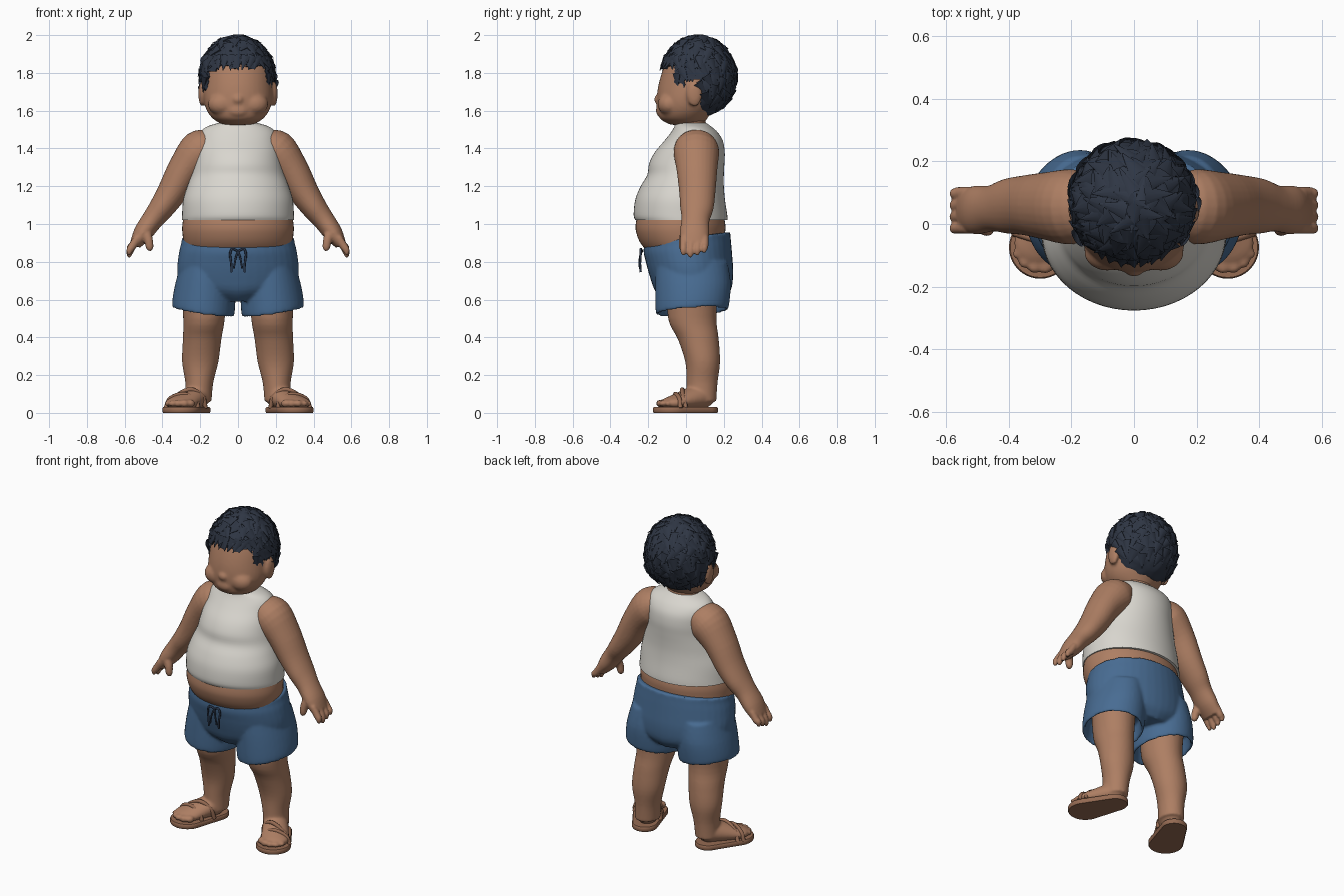
import bpy, bmesh, math, random
from mathutils import Vector, Matrix, noise

random.seed(4)
if "Cube" in bpy.data.objects:
    bpy.data.objects.remove(bpy.data.objects["Cube"])


def material(name, r, g, b):
    m = bpy.data.materials.new(name)
    m.use_nodes = True
    m.diffuse_color = (r, g, b, 1)
    m.node_tree.nodes["Principled BSDF"].inputs["Base Color"].default_value = (r, g, b, 1)
    return m


SKIN = material("warm skin", 0.42, 0.21, 0.125)
WHITE = material("off white cotton", 0.69, 0.67, 0.62)
BLUE = material("denim blue", 0.065, 0.15, 0.29)
NAVY = material("dark cord", 0.025, 0.04, 0.075)
HAIR = material("blue black hair", 0.028, 0.037, 0.058)
SANDAL = material("brown sandal", 0.30, 0.145, 0.085)


def spline(points, steps):
    """Smooth path through control tuples."""
    pts = [Vector(p) for p in points]
    pts = [pts[0]] + pts + [pts[-1]]
    out = []
    for a, b, c, d in zip(pts, pts[1:], pts[2:], pts[3:]):
        for i in range(steps):
            t = i / steps
            out.append(0.5 * (2 * b + (c - a) * t + (2 * a - 5 * b + 4 * c - d) * t * t
                              + (3 * b - a - 3 * c + d) * t ** 3))
    return out + [pts[-1]]


def loft(bm, rings, flat=True, sides=40, steps=4):
    """Skin elliptical rings (x, y, z, width radius, depth radius)."""
    path = spline(rings, steps)
    loops = []
    for i, p in enumerate(path):
        t = Vector((0, 0, 1))
        if not flat:
            t = (path[min(i + 1, len(path) - 1)] - path[max(i - 1, 0)])
            t = Vector(t[:3]).normalized()
        u = Vector((0, 1, 0)).cross(t).normalized()
        v = t.cross(u)
        c = Vector(p[:3])
        loops.append([bm.verts.new(c + u * p[3] * math.cos(a) + v * p[4] * math.sin(a))
                      for a in (2 * math.pi * k / sides for k in range(sides))])
    for lo, hi in zip(loops, loops[1:]):
        for k in range(sides):
            n = (k + 1) % sides
            bm.faces.new((lo[k], lo[n], hi[n], hi[k]))
    bm.faces.new(loops[0])
    bm.faces.new(loops[-1])


def body_rings(rows):
    """Rows of height, front, back, half width become centred rings."""
    return [(0, (f + b) / 2, z, w, (b - f) / 2) for z, f, b, w in rows]


def ball(bm, at, size):
    m = Matrix.Translation(at) @ Matrix.Diagonal((*size, 1))
    return bmesh.ops.create_uvsphere(bm, u_segments=24, v_segments=14, radius=1, matrix=m)["verts"]


def finish(name, bm, mat, side=1, voxel=0, relax=4, angle=50):
    for v in bm.verts:
        v.co.x *= side
    bmesh.ops.recalc_face_normals(bm, faces=bm.faces)
    mesh = bpy.data.meshes.new(name)
    bm.to_mesh(mesh)
    bm.free()
    mesh.materials.append(mat)
    ob = bpy.data.objects.new(name, mesh)
    bpy.context.collection.objects.link(ob)
    bpy.ops.object.select_all(action="DESELECT")
    bpy.context.view_layer.objects.active = ob
    ob.select_set(True)
    bpy.ops.object.shade_smooth_by_angle(angle=math.radians(angle))
    if voxel:
        r = ob.modifiers.new("blend", "REMESH")
        r.mode, r.voxel_size, r.use_smooth_shade = "VOXEL", voxel, True
        s = ob.modifiers.new("relax", "SMOOTH")
        s.factor, s.iterations = 0.5, relax
    return ob


def cord(name, points, radius, mat):
    cu = bpy.data.curves.new(name, "CURVE")
    cu.dimensions, cu.bevel_depth, cu.bevel_resolution = "3D", radius, 2
    cu.use_fill_caps = True
    path = spline(points, 6)
    sp = cu.splines.new("POLY")
    sp.points.add(len(path) - 1)
    for q, p in zip(sp.points, path):
        q.co = (*p, 1)
    cu.materials.append(mat)
    bpy.context.collection.objects.link(bpy.data.objects.new(name, cu))


# Head with cheeks, nose, brow and ears
bm = bmesh.new()
loft(bm, body_rings([(1.525, -.08, .09, .08), (1.555, -.135, .11, .13), (1.60, -.15, .14, .165),
                     (1.66, -.155, .17, .182), (1.74, -.145, .2, .182), (1.84, -.115, .215, .175),
                     (1.92, -.08, .18, .135), (1.96, 0, .1, .06)]))
ball(bm, (0, -.145, 1.66), (.03, .025, .024))
ball(bm, (0, -.138, 1.60), (.05, .022, .03))
for s in (-1, 1):
    ball(bm, (.085 * s, -.09, 1.635), (.075, .06, .06))
    ball(bm, (.19 * s, .045, 1.69), (.02, .042, .068))
finish("head", bm, SKIN, voxel=.009, relax=6)

bm = bmesh.new()
loft(bm, body_rings([(1.42, -.06, .14, .12), (1.53, -.057, .105, .1), (1.62, -.05, .11, .1)]))
finish("neck", bm, SKIN)

# Hair cap trimmed to a hairline, then covered in locks
HC, HR = Vector((-.004, .065, 1.78)), Vector((.2, .2, .215))


def hairline(p):
    if p.y < -.06:
        return 1.835 + .015 * math.sin(p.x * 60) - .5 * max(0, abs(p.x) - .11)
    if p.y < -.005:
        return 1.71
    return 1.76 if p.y < .08 else 1.52


def hair_point(d):
    p = HC + Vector(a * b for a, b in zip(d, HR))
    p.x *= 1 + .12 * min(1, max(0, (1.78 - p.z) / .15))
    return p


bm = bmesh.new()
bmesh.ops.create_icosphere(bm, subdivisions=5, radius=1)
for v in bm.verts:
    d = v.co.normalized()
    v.co = hair_point(d * (1 + .035 * noise.noise(d * 5)))
low = [f for f in bm.faces if f.calc_center_median().z < hairline(f.calc_center_median())]
bmesh.ops.delete(bm, geom=low, context="FACES")
rim = [e for e in bm.edges if e.is_boundary]
inner = bmesh.ops.extrude_edge_only(bm, edges=rim)["geom"]
for v in inner:
    if isinstance(v, bmesh.types.BMVert):
        v.co = HC + (v.co - HC) * .86


def lock(d, long, wide, lift):
    """One flattened pointed lock lying on the cap, swept down and sideways."""
    p = hair_point(d)
    swirl = Vector((0, 0, 1)).cross(d)
    flow = Vector((0, 0, -1)) + swirl * random.uniform(-.7, .7)
    flow = (flow - d * flow.dot(d)).normalized()
    flow = (flow + d * lift).normalized()
    across = d.cross(flow).normalized()
    up = flow.cross(across)
    m = Matrix((across, up, flow)).transposed().to_4x4()
    m = Matrix.Translation(p) @ m @ Matrix.Diagonal((1, .38, 1, 1))
    bmesh.ops.create_cone(bm, segments=10, radius1=wide, radius2=.002, depth=long, matrix=m)


for i in range(150):
    z = 1 - 1.75 * (i + .5) / 150
    a = i * 2.39996
    d = Vector((math.cos(a) * math.sqrt(1 - z * z), math.sin(a) * math.sqrt(1 - z * z), z))
    p = hair_point(d)
    if p.z > hairline(p) + .03:
        lock(d, random.uniform(.07, .1), random.uniform(.025, .036), random.uniform(.02, .2))
for i in range(13):
    a = math.radians(-155 + i * 130 / 12)
    lock(Vector((math.cos(a), math.sin(a), .36)).normalized(), .085, .03, .05)
finish("hair", bm, HAIR, angle=45)

# Sleeveless shirt and bare belly
bm = bmesh.new()
loft(bm, body_rings([(1.02, -.268, .22, .297), (1.05, -.277, .218, .296), (1.13, -.268, .206, .29),
                     (1.20, -.24, .2, .268), (1.26, -.205, .2, .247), (1.32, -.195, .203, .232),
                     (1.38, -.165, .205, .222), (1.44, -.115, .195, .212), (1.485, -.08, .168, .2),
                     (1.515, -.062, .135, .165), (1.535, -.058, .107, .103)]), sides=56)
finish("shirt", bm, WHITE)
bm = bmesh.new()
loft(bm, body_rings([(.82, -.17, .18, .26), (.89, -.235, .205, .283), (.95, -.262, .207, .294),
                     (1.0, -.266, .208, .294), (1.08, -.25, .19, .28)]), sides=56)
finish("belly", bm, SKIN)

# Shorts: hips and two hollow legs blended together
bm = bmesh.new()
loft(bm, body_rings([(.61, -.1, .2, .2), (.66, -.165, .24, .3), (.75, -.2, .25, .322),
                     (.85, -.222, .242, .312), (.90, -.224, .236, .3), (.928, -.22, .234, .297)]))
for s in (-1, 1):
    loft(bm, [(.16 * s, .03, .8, .14, .19), (.172 * s, .037, .68, .16, .2),
              (.184 * s, .033, .545, .165, .193), (.184 * s, .033, .543, .148, .176),
              (.18 * s, .033, .64, .138, .165)])
for v in bm.verts:
    if v.co.z > .8:
        v.co.z += .13 * v.co.y * min(1, (v.co.z - .8) * 10)
    elif v.co.z < .7:
        v.co.z += (.15 * (abs(v.co.x) - .184) + .07 * v.co.y) * min(1, (.7 - v.co.z) * 8)
finish("shorts", bm, BLUE, voxel=.009, relax=4)

# Drawstring bow
for side, s in (("left", 1), ("right", -1)):
    cord(side + "_drawstring", [(0, -.232, .855), (.03 * s, -.24, .868), (.042 * s, -.24, .84),
                                (.036 * s, -.243, .79), (.034 * s, -.24, .745)], .006, NAVY)
    cord(side + "_bow_loop", [(0, -.234, .855), (.012 * s, -.245, .82), (.022 * s, -.245, .765)],
         .005, NAVY)

for side, s in (("left", 1), ("right", -1)):
    # Arm, palm, fingers and thumb
    bm = bmesh.new()
    loft(bm, [(.12, .06, 1.43, .07, .09), (.195, .055, 1.39, .112, .12), (.28, .058, 1.29, .092, .108),
              (.348, .06, 1.17, .079, .096), (.405, .057, 1.085, .067, .088),
              (.455, .05, 1.02, .057, .074), (.505, .045, .95, .05, .078),
              (.545, .045, .89, .03, .068)], flat=False, sides=28)
    for k in range(4):
        y = -.012 + .037 * k
        tip = .828 + .012 * abs(k - 1)
        loft(bm, [(.53, y, .93, .02, .02), (.558, y, .885, .021, .02),
                  (.574, y - .002, tip + .02, .018, .018), (.576, y - .002, tip - .006, .008, .008)],
             flat=False, sides=14)
    loft(bm, [(.49, .0, .96, .03, .03), (.474, -.014, .915, .024, .024),
              (.468, -.018, .875, .02, .02), (.47, -.018, .858, .01, .01)], flat=False, sides=14)
    finish(side + "_arm", bm, SKIN, s, voxel=.0065, relax=4)

    # Leg, foot and toes
    bm = bmesh.new()
    loft(bm, [(.18, .035, .7, .125, .135), (.18, .033, .5, .11, .128), (.19, .065, .39, .102, .108),
              (.2, .088, .27, .096, .092), (.205, .085, .16, .074, .082), (.21, .08, .06, .07, .08)])
    hull = bmesh.new()
    ball(hull, (.3, -.06, .052), (.085, .075, .036))
    ball(hull, (.215, .07, .085), (.066, .082, .066))
    out = bmesh.ops.convex_hull(hull, input=hull.verts)
    loose = [g for g in out["geom_interior"] if isinstance(g, bmesh.types.BMVert)]
    bmesh.ops.delete(hull, geom=loose, context="VERTS")
    temp = bpy.data.meshes.new("foot_shape")
    hull.to_mesh(temp)
    hull.free()
    bm.from_mesh(temp)
    bpy.data.meshes.remove(temp)
    for k in range(5):
        a = math.radians(-132 + 27 * k)
        r = .026 - .002 * k
        ball(bm, (.303 + .074 * math.cos(a), -.066 + .072 * math.sin(a), .05), (r, r, r * .85))
    finish(side + "_leg", bm, SKIN, s, voxel=.008, relax=5)

    # Sandal sole and straps
    bm = bmesh.new()
    for x, y, r in ((.22, .095, .074), (.3, -.075, .1)):
        for z, grow in ((0, -.004), (.006, 0), (.024, 0), (.03, -.004)):
            bmesh.ops.create_circle(bm, segments=40, radius=r + grow,
                                    matrix=Matrix.Translation((x, y, z)))
    out = bmesh.ops.convex_hull(bm, input=bm.verts)
    loose = [g for g in out["geom_interior"] if isinstance(g, bmesh.types.BMVert)]
    bmesh.ops.delete(bm, geom=loose, context="VERTS")
    finish(side + "_sandal_sole", bm, SANDAL, s)
    cord(side + "_front_strap", [(.21 * s, -.06, .025), (.228 * s, -.06, .07), (.29 * s, -.055, .1),
                                 (.36 * s, -.035, .075), (.382 * s, -.03, .025)], .012, SANDAL)
    cord(side + "_back_strap", [(.172 * s, .01, .025), (.19 * s, -.005, .09), (.255 * s, -.02, .124),
                                (.33 * s, -.015, .085), (.362 * s, 0, .025)], .012, SANDAL)
